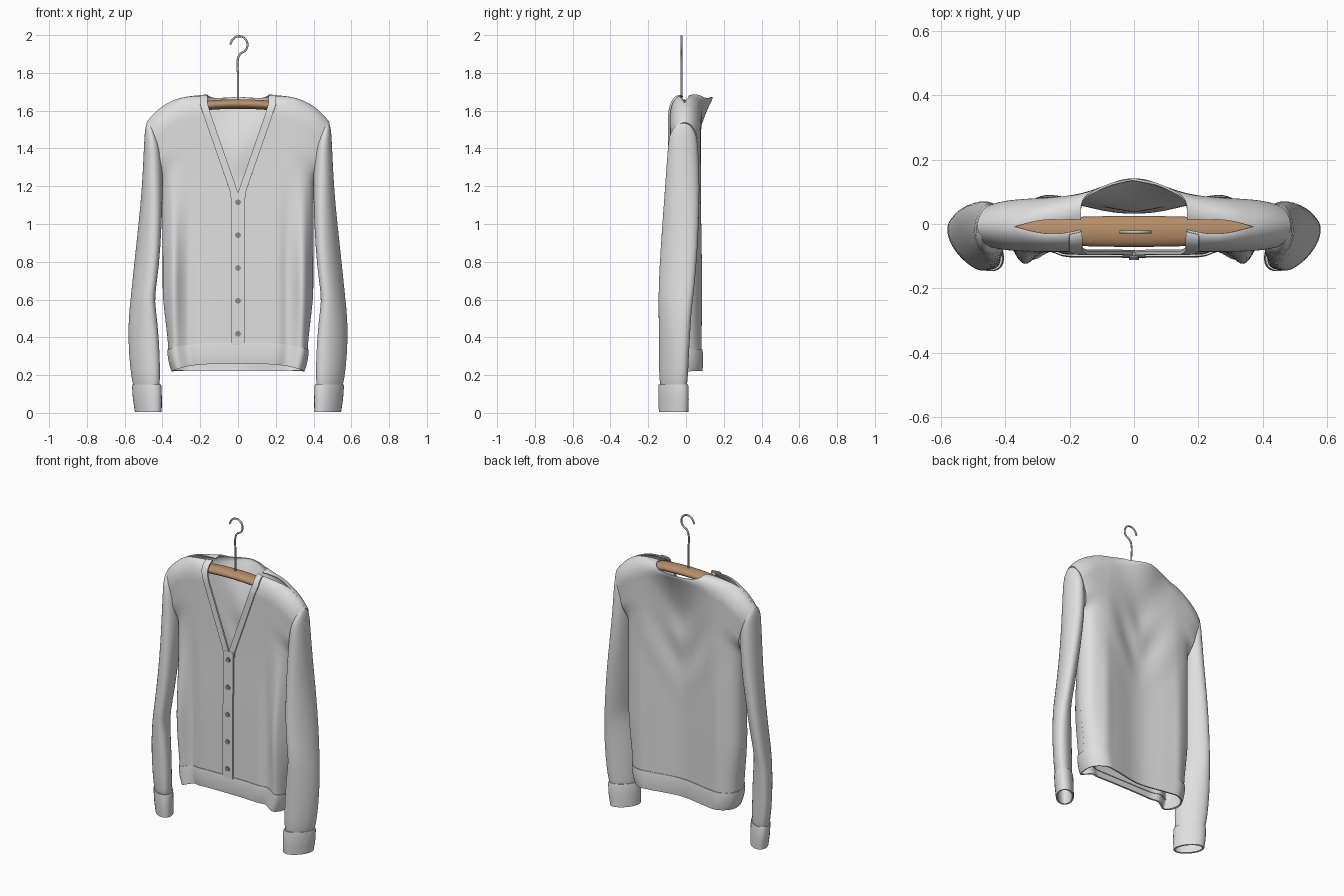
import bpy
from math import sin, cos, pi, exp, sqrt

cube = bpy.data.objects.get("Cube")
if cube:
    bpy.data.objects.remove(cube, do_unlink=True)


def material(name, color):
    m = bpy.data.materials.new(name)
    m.use_nodes = True
    m.diffuse_color = (*color, 1)
    m.node_tree.nodes["Principled BSDF"].inputs["Base Color"].default_value = (*color, 1)
    return m


knit = material("light grey knit", (0.74, 0.74, 0.74))
wood = material("warm wood", (0.47, 0.27, 0.14))
steel = material("grey steel", (0.52, 0.52, 0.52))
button_grey = material("dark button grey", (0.25, 0.26, 0.29))
parts = []


def clamp(v):
    return max(0.0, min(1.0, v))


def smooth(v):
    v = clamp(v)
    return v * v * (3 - 2 * v)


def loft(name, rows, mat, closed=False, caps=False, mirror=False, thick=0, subdiv=0):
    """Skin a list of equally long point rows."""
    n = len(rows[0])
    verts = [p for row in rows for p in row]
    faces = []
    for i in range(len(rows) - 1):
        for j in range(n if closed else n - 1):
            k = (j + 1) % n
            faces.append((i * n + j, i * n + k, (i + 1) * n + k, (i + 1) * n + j))
    if caps:
        faces += [tuple(range(n))[::-1], tuple(range(len(verts) - n, len(verts)))]
    me = bpy.data.meshes.new(name)
    me.from_pydata(verts, [], faces)
    me.materials.append(mat)
    ob = bpy.data.objects.new(name, me)
    bpy.context.collection.objects.link(ob)
    if mirror:
        ob.modifiers.new("mirror", 'MIRROR').merge_threshold = 0.0005
    if subdiv:
        s = ob.modifiers.new("subdivide", 'SUBSURF')
        s.levels = s.render_levels = subdiv
    if thick:
        s = ob.modifiers.new("cloth", 'SOLIDIFY')
        s.thickness, s.offset = thick, 0
    parts.append(ob)


# Garment surface: q runs from centre to side, t from hem to shoulder
ROWS, NECK_ROW = 90, 69
BACK_NECK = sin(NECK_ROW / ROWS * pi / 2)


def width(t):
    return 0.365 + 0.03 * smooth(t / 0.3) + 0.088 * clamp((t - 0.7) / 0.3) ** 2


def neck(t, back=False):
    if back:
        return 0.165 * sqrt(1 - clamp((1 - t) / (1 - BACK_NECK)) ** 2)
    return 0.165 * clamp((t - 0.622) / 0.345)


def garment(q, t, back):
    x = q * width(t)
    top = 1.675 - 0.14 * clamp((q - 0.34) / 0.66) ** 3
    z = 0.3 + (top - 0.3) * t
    roll = sqrt(1 - clamp((t - 0.92) / 0.08) ** 2)
    # Sides close below the arm and stay open inside the armhole
    side = sqrt(max(0, 1 - q ** 8 * (1 - 0.6 * smooth((t - 0.75) / 0.1))))
    slit = 0.022 * sin(pi * clamp((q - 0.28) / 0.48))
    low = smooth((1.35 - z) / 0.7)
    if back:
        z += 0.09 * exp(-(x / 0.19) ** 2) * smooth((t - 0.72) / 0.2) * roll
        # Hollow centre between two side ridges, flaring out at the neck
        y = 0.04 + 0.036 * smooth(x / 0.27)
        y += 0.008 * low * exp(-((x - 0.28) / 0.04) ** 2)
        y += 0.1 * clamp((z - 1.28) / 0.39) ** 2 * exp(-(q / 0.36) ** 2)
        drape = exp(-((z - 1.2) / 0.22) ** 2) * exp(-(x / 0.2) ** 2)
        y += 0.007 * drape * cos(16 * (z - 1.8 * sqrt(x * x + 0.001)))
    else:
        y = -0.083 - 0.009 * low
        y += low * (0.015 * exp(-((x - 0.26) / 0.03) ** 2)
                    - 0.05 * exp(-((x - 0.345) / 0.035) ** 2))
    y = -0.015 + (y + 0.015) * side
    seam = -0.008 + (slit if back else -slit)
    if back:
        seam += 0.014 * smooth((0.5 - q) / 0.2)
    return x, seam + (y - seam) * roll, z


def panel(name, back, cols=44):
    grid = []
    for i in range(ROWS + 1):
        t = sin(i / ROWS * pi / 2)
        a = neck(t, back) / width(t)
        grid.append([garment(a + (1 - a) * sin(j / cols * pi / 2), t, back)
                     for j in range(cols + 1)])
    loft(name, grid, knit, mirror=True, thick=0.007)


panel("front_panel", False)
panel("back_panel", True)

# Neck band along the V opening
band = []
for i in range(41):
    t = 0.61 + 0.39 * sin(i / 40 * pi / 2)
    row = []
    for j in range(7):
        x = max(0, neck(t) - 0.004) + 0.04 * j / 6
        px, py, pz = garment(x / width(t), t, False)
        row.append((px, py - 0.007, pz + 0.004 * smooth((t - 0.9) / 0.1)))
    band.append(row)
loft("neck_band", band, knit, mirror=True, thick=0.01)


# Button placket and buttons
def front_at(x, z):
    t = (z - 0.3) / 1.375
    return garment(x / width(t), t, False)[1]


heights = [0.36 + 0.81 * i / 30 for i in range(31)]
loft("button_placket",
     [[(x, front_at(x, z) - 0.008, z) for x in (0, 0.012, 0.024, 0.035)] for z in heights],
     knit, mirror=True, thick=0.012)
for i in range(5):
    z = 1.115 - 0.174 * i
    bpy.ops.mesh.primitive_cylinder_add(vertices=24, radius=0.015, depth=0.012,
                                        location=(0, front_at(0, z) - 0.014, z),
                                        rotation=(pi / 2, 0, 0))
    b = bpy.context.object
    b.name = "button"
    b.data.materials.append(button_grey)
    parts.append(b)

# Hem band
hem = []
N = 48
for i in range(9):
    v = i / 8
    ring = []
    for back in (False, True):
        for j in range(N):
            q = -cos(j / N * pi) * (-1 if back else 1)
            x, y, z = garment(abs(q), 0.02, back)
            k = q ** 4
            top = 0.335 if back else 0.37 - 0.035 * k
            low = 0.222 if back else 0.26 - 0.038 * k
            puff = 0.007 * sqrt(sin(pi * (0.08 + 0.84 * v))) * (1 - k * k)
            taper = 1.01 - 0.06 * v * v
            ring.append(((x if q > 0 else -x) * taper, y + (puff if back else -puff),
                         top + (low - top) * v))
    hem.append(ring)
loft("hem_band", hem, knit, closed=True, thick=0.01)


# Sleeves: height, inner x, outer x, front y, back y, tilt
def section(z, x0, x1, y0, y1, tilt=0, n=28):
    # The arm twists so its outer edge turns backwards lower down
    twist = 0.55 * smooth((1.4 - z) / 0.6)
    ring = []
    for j in range(n):
        a = 2 * pi * j / n
        ring.append(((x0 + x1) / 2 + cos(a) * (x1 - x0) / 2,
                     (y0 + y1) / 2 + sin(a + twist) * (y1 - y0) / 2, z + cos(a) * tilt))
    return ring


sleeve = [
    (1.495, 0.425, 0.478, -0.065, 0.035, 0.045),
    (1.46, 0.406, 0.492, -0.092, 0.06, 0.06),
    (1.38, 0.398, 0.498, -0.098, 0.066, 0.045),
    (1.2, 0.398, 0.507, -0.112, 0.074),
    (1.0, 0.403, 0.527, -0.127, 0.07),
    (0.76, 0.418, 0.553, -0.142, 0.054),
    (0.62, 0.442, 0.567, -0.146, 0.04),
    (0.55, 0.435, 0.575, -0.145, 0.03),
    (0.45, 0.423, 0.582, -0.145, 0.024),
    (0.3, 0.413, 0.578, -0.143, 0.015),
    (0.17, 0.412, 0.563, -0.143, 0.01),
    (0.13, 0.418, 0.55, -0.132, 0.002),
]
loft("sleeve", [section(*s) for s in sleeve], knit, closed=True, mirror=True, subdiv=1)
cuff = [(0.15, 0.413, 0.554, -0.14, 0.006), (0.138, 0.41, 0.556, -0.142, 0.009),
        (0.07, 0.408, 0.551, -0.142, 0.01), (0.006, 0.409, 0.541, -0.139, 0.008)]
loft("cuff", [section(*s) for s in cuff], knit, closed=True, mirror=True, thick=0.01)

# Wooden hanger bar
bar = []
for i in range(33):
    u = -1 + i / 16
    x = 0.43 * u
    end = sqrt(max(0.02, 1 - u ** 10))
    bar.append([(x, -0.023 + (0.048 - 0.018 * u * u) * end * cos(a * pi / 12),
                 1.635 - 0.27 * x * x + 0.025 * end * sin(a * pi / 12))
                for a in range(24)])
loft("hanger_bar", bar, wood, closed=True, caps=True)

# Wire hook
path = [(0, 1.64), (0, 1.78), (0, 1.875), (0.012, 1.9), (0.04, 1.92), (0.05, 1.95),
        (0.035, 1.983), (0.005, 1.994), (-0.025, 1.98), (-0.042, 1.95)]
curve = bpy.data.curves.new("hook_path", 'CURVE')
curve.dimensions = '3D'
curve.bevel_depth = 0.0055
curve.bevel_resolution = 3
curve.use_fill_caps = True
spline = curve.splines.new('BEZIER')
spline.bezier_points.add(len(path) - 1)
for p, (x, z) in zip(spline.bezier_points, path):
    p.co = (x, -0.025, z)
    p.handle_left_type = p.handle_right_type = 'AUTO'
curve.materials.append(steel)
hook = bpy.data.objects.new("hanger_hook", curve)
bpy.context.collection.objects.link(hook)

# Bake modifiers and smooth the shading, keeping cloth edges sharp
bpy.context.view_layer.update()
graph = bpy.context.evaluated_depsgraph_get()
baked = [bpy.data.meshes.new_from_object(ob.evaluated_get(graph)) for ob in parts]
for ob, me in zip(parts, baked):
    ob.modifiers.clear()
    ob.data = me
    me.shade_smooth()
    me.set_sharp_from_angle(angle=pi / 4)
